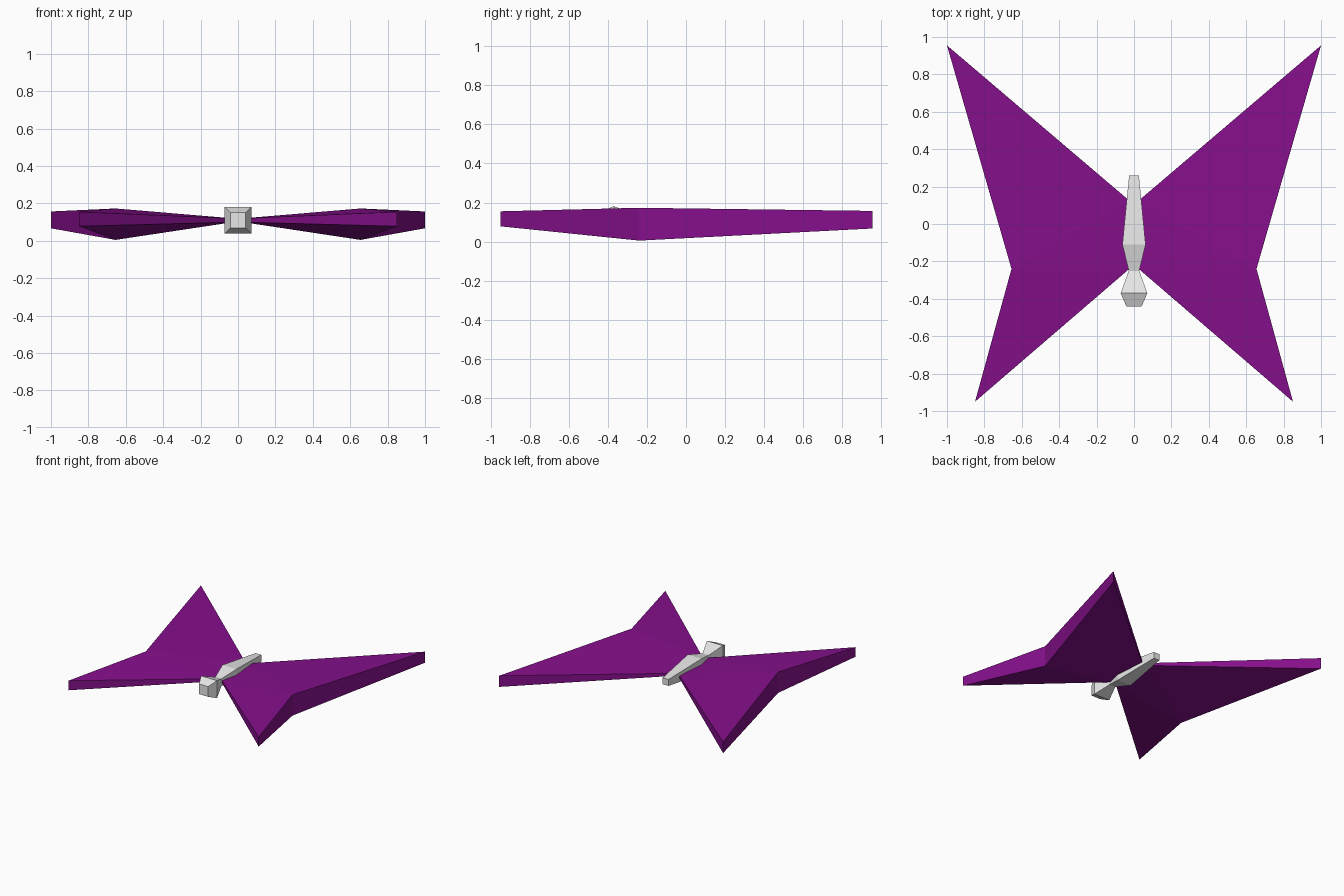
import bpy, bmesh

cube = bpy.data.objects.get("Cube")
if cube:
    bpy.data.objects.remove(cube, do_unlink=True)


def material(name, rgb):
    mat = bpy.data.materials.new(name)
    mat.use_nodes = True
    mat.diffuse_color = (*rgb, 1)
    mat.node_tree.nodes["Principled BSDF"].inputs["Base Color"].default_value = (*rgb, 1)
    return mat


def finish(bm, name, mat):
    bmesh.ops.recalc_face_normals(bm, faces=bm.faces)
    mesh = bpy.data.meshes.new(name)
    bm.to_mesh(mesh)
    bm.free()
    mesh.materials.append(mat)
    obj = bpy.data.objects.new(name, mesh)
    bpy.context.collection.objects.link(obj)
    return obj


def square_loft(name, sections, mat, mid=0.11):
    """Join square sections (y, half width) into a closed body."""
    bm = bmesh.new()
    rings = [[bm.verts.new((sx * h, y, mid + sz * h))
              for sx, sz in ((-1, -1), (1, -1), (1, 1), (-1, 1))]
             for y, h in sections]
    for a, b in zip(rings, rings[1:]):
        for i in range(4):
            j = (i + 1) % 4
            bm.faces.new((a[i], a[j], b[j], b[i]))
    bm.faces.new(rings[0])
    bm.faces.new(rings[-1])
    return finish(bm, name, mat)


def wing(name, side, outline, mat):
    """Wing slab from outline points (x, y, bottom z, top z)."""
    bm = bmesh.new()
    low = [bm.verts.new((side * x, y, z)) for x, y, z, _ in outline]
    high = [bm.verts.new((side * x, y, z)) for x, y, _, z in outline]
    for layer in (low, high):
        root_back, tip_back, notch, tip_front, root_front = layer
        bm.faces.new((root_back, tip_back, notch))
        bm.faces.new((root_back, notch, root_front))
        bm.faces.new((notch, tip_front, root_front))
    for i in range(len(outline)):
        j = (i + 1) % len(outline)
        bm.faces.new((low[i], low[j], high[j], high[i]))
    return finish(bm, name, mat)


grey = material("pale grey", (0.8, 0.8, 0.8))
purple = material("purple", (0.235, 0.005, 0.26))

# Body and head
square_loft("body", [(-0.25, 0.028), (-0.11, 0.062), (0.26, 0.026)], grey)
square_loft("head", [(-0.44, 0.041), (-0.37, 0.071), (-0.25, 0.028)], grey)

# Wings
outline = [(0.025, 0.125, 0.10, 0.12), (1.0, 0.955, 0.067, 0.157),
           (0.655, -0.24, 0.005, 0.173), (0.85, -0.95, 0.078, 0.155),
           (0.025, -0.24, 0.10, 0.12)]
for side, label in ((1, "left"), (-1, "right")):
    wing(label + "_wing", side, outline, purple)
